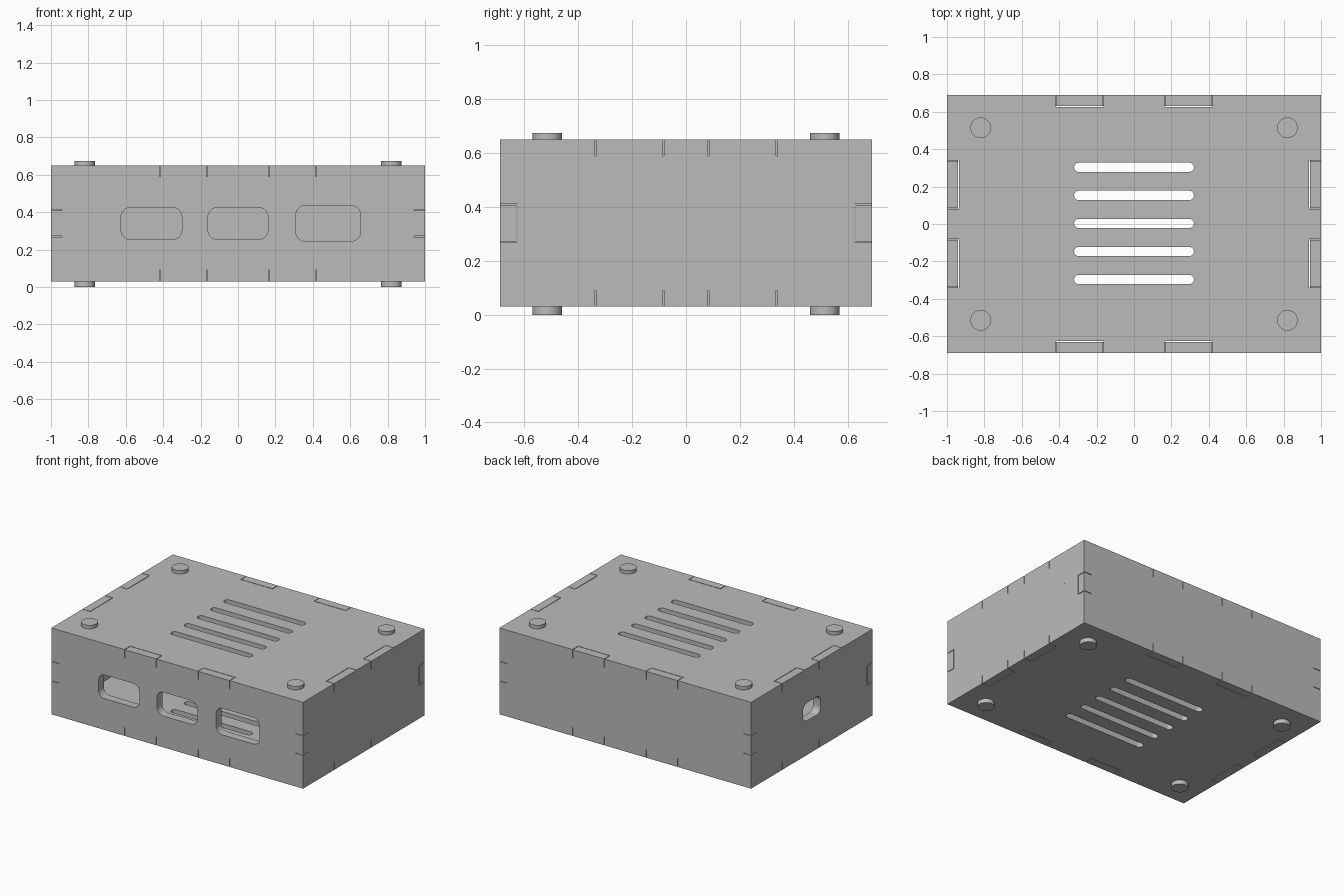
import bpy
from math import pi, sin, cos
from mathutils import Matrix, Vector

cube = bpy.data.objects.get("Cube")
if cube:
    bpy.data.objects.remove(cube, do_unlink=True)

grey = bpy.data.materials.new("panel_grey")
grey.use_nodes = True
COLOUR = (0.5, 0.5, 0.5, 1)
grey.diffuse_color = COLOUR
grey.node_tree.nodes["Principled BSDF"].inputs["Base Color"].default_value = COLOUR

T = 0.06            # panel thickness
GAP = 0.004         # clearance around the joints
HX, HY = 1.0, 0.69  # half size of the case
Z0, Z1 = 0.03, 0.65
ZM, HZ = (Z0 + Z1) / 2, (Z1 - Z0) / 2


def rounded(cx, cy, w, h, r, n=8):
    """Rounded rectangle outline."""
    pts = []
    for q, (sx, sy) in enumerate([(1, 1), (-1, 1), (-1, -1), (1, -1)]):
        for i in range(n + 1):
            a = (q + i / n) * pi / 2
            pts.append((cx + sx * (w / 2 - r) + r * cos(a),
                        cy + sy * (h / 2 - r) + r * sin(a)))
    return pts


def outline(hw, hh, teeth_u, depth_u, teeth_v, depth_v):
    """Rectangle with tabs (depth > 0) or notches (depth < 0) on its edges."""
    pts = []
    sides = [((0, -1), (1, 0), hh, hw, teeth_u, depth_u),
             ((1, 0), (0, 1), hw, hh, teeth_v, depth_v),
             ((0, 1), (-1, 0), hh, hw, teeth_u, depth_u),
             ((-1, 0), (0, -1), hw, hh, teeth_v, depth_v)]
    for out, along, dist, half, teeth, depth in sides:
        out, along = Vector(out), Vector(along)
        grow = GAP if depth < 0 else 0
        line = [(-half, 0)]
        for a, b in teeth:
            a, b = a - grow, b + grow
            d = depth - grow
            line += [(a, 0), (a, d), (b, d), (b, 0)]
        pts += [tuple(along * s + out * (dist + d)) for s, d in line]
    return pts


def panel(name, edge, holes, matrix):
    """Flat sheet with holes, cut from a filled profile."""
    curve = bpy.data.curves.new(name + "_profile", 'CURVE')
    curve.dimensions = '2D'
    curve.fill_mode = 'BOTH'
    curve.extrude = T / 2
    for loop in [edge] + holes:
        s = curve.splines.new('POLY')
        s.points.add(len(loop) - 1)
        for p, (u, v) in zip(s.points, loop):
            p.co = (u, v, 0, 1)
        s.use_cyclic_u = True
    tmp = bpy.data.objects.new(name + "_profile", curve)
    bpy.context.collection.objects.link(tmp)
    bpy.context.view_layer.update()
    deps = bpy.context.evaluated_depsgraph_get()
    mesh = bpy.data.meshes.new_from_object(tmp.evaluated_get(deps))
    bpy.data.objects.remove(tmp, do_unlink=True)
    mesh.transform(matrix)
    mesh.materials.clear()
    mesh.materials.append(grey)
    ob = bpy.data.objects.new(name, mesh)
    bpy.context.collection.objects.link(ob)
    smooth(ob)


def smooth(ob):
    bpy.ops.object.select_all(action='DESELECT')
    ob.select_set(True)
    bpy.context.view_layer.objects.active = ob
    bpy.ops.object.shade_smooth_by_angle()


teeth_x = [(-0.415, -0.168), (0.168, 0.415)]
teeth_y = [(-0.335, -0.085), (0.085, 0.335)]
teeth_z = [(-0.068, 0.068)]

# Lid and base with vent slots
vents = [rounded(0, 0.003 + 0.15 * i, 0.64, 0.05, 0.0249) for i in range(-2, 3)]
sheet = outline(HX, HY, teeth_x, -T, teeth_y, -T)
for name, z in (("base_panel", Z0 + T / 2), ("lid_panel", Z1 - T / 2)):
    panel(name, sheet, vents, Matrix.Translation((0, 0, z)))

# Front and back walls; the front has three port openings
ports = [rounded(-0.463, 0, 0.325, 0.17, 0.05),
         rounded(0, 0, 0.32, 0.17, 0.05),
         rounded(0.482, 0, 0.345, 0.19, 0.05)]
wall = outline(HX - T, HZ - T, teeth_x, T, teeth_z, T)
upright = Matrix.Rotation(pi / 2, 4, 'X')
for name, y, holes in (("front_wall", -HY + T / 2, ports), ("back_wall", HY - T / 2, [])):
    panel(name, wall, holes, Matrix.Translation((0, y, ZM)) @ upright)

# Side walls; the one at -x has a small opening
sideways = Matrix(((0, 0, 1, 0), (1, 0, 0, 0), (0, 1, 0, 0), (0, 0, 0, 1)))
side = outline(HY, HZ - T, teeth_y, T, teeth_z, -T)
socket = [rounded(0, 0, 0.2, 0.13, 0.045)]
for name, x, holes in (("left_wall", HX - T / 2, []), ("right_wall", -HX + T / 2, socket)):
    panel(name, side, holes, Matrix.Translation((x, 0, ZM)) @ sideways)

# Round bolt heads above the lid and below the base
for level, z, h in (("foot", Z0 / 2, Z0), ("lid_bolt", Z1 + 0.0125, 0.025)):
    for sx in (-1, 1):
        for sy in (-1, 1):
            bpy.ops.mesh.primitive_cylinder_add(
                vertices=48, radius=0.055, depth=h, location=(sx * 0.82, sy * 0.515, z))
            ob = bpy.context.object
            ob.name = f"{level}_{'left' if sx > 0 else 'right'}_{'back' if sy > 0 else 'front'}"
            ob.data.materials.append(grey)
            smooth(ob)
